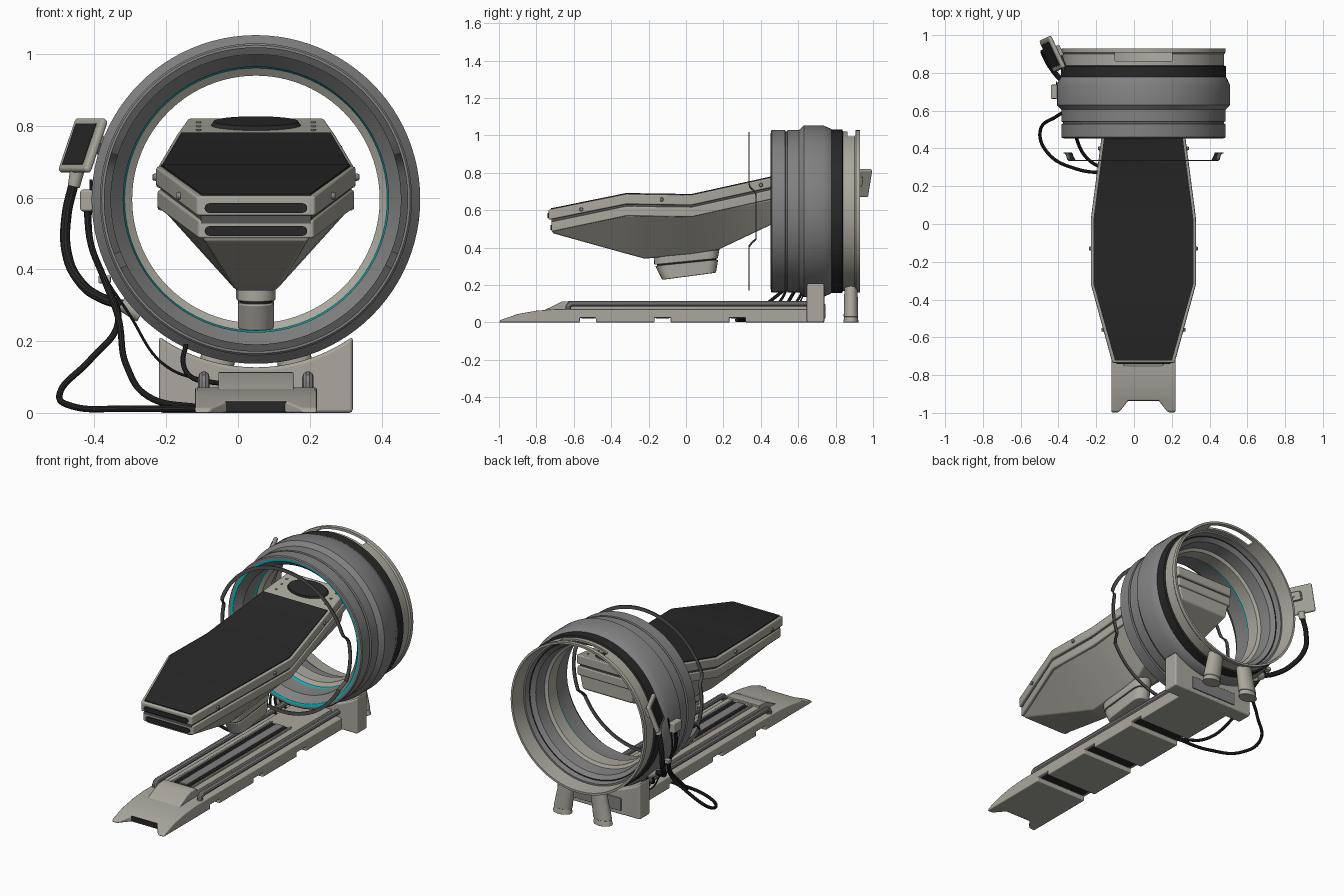
import bpy, bmesh, math
from mathutils import Vector, Matrix

if "Cube" in bpy.data.objects:
    bpy.data.objects.remove(bpy.data.objects["Cube"])

CX, CZ = 0.05, 0.595          # axis of the ring


def mat(name, r, g, b):
    m = bpy.data.materials.new(name)
    m.diffuse_color = (r, g, b, 1)
    m.use_nodes = True
    m.node_tree.nodes["Principled BSDF"].inputs["Base Color"].default_value = m.diffuse_color
    return m


BEIGE = mat("warm_beige", .40, .39, .34)
GREY = mat("mid_grey", .22, .22, .225)
DARK = mat("dark_grey", .09, .09, .09)
BLACK = mat("soft_black", .021, .021, .021)
CYAN = mat("cyan_light", .0, .55, .58)


def finish(name, bm, mats, bevel=0, segs=2):
    bmesh.ops.recalc_face_normals(bm, faces=bm.faces)
    me = bpy.data.meshes.new(name)
    bm.to_mesh(me)
    bm.free()
    for m in mats:
        me.materials.append(m)
    ob = bpy.data.objects.new(name, me)
    bpy.context.collection.objects.link(ob)
    if bevel:
        b = ob.modifiers.new("bevel", 'BEVEL')
        b.width, b.segments, b.limit_method = bevel, segs, 'ANGLE'
        b.harden_normals = True
    return ob


def loft(name, sections, m, bevel=0, segs=2):
    bm = bmesh.new()
    rows = [[bm.verts.new(p) for p in s] for s in sections]
    n = len(rows[0])
    for a, b in zip(rows, rows[1:]):
        for i in range(n):
            bm.faces.new((a[i], a[(i + 1) % n], b[(i + 1) % n], b[i]))
    bm.faces.new(rows[0])
    bm.faces.new(rows[-1])
    return finish(name, bm, [m], bevel, segs)


def prism_x(name, yz, x0, x1, m, bevel=0, segs=2):
    return loft(name, [[(x, y, z) for y, z in yz] for x in (x0, x1)], m, bevel, segs)


def stadium(a0, a1, r, n=10):
    """Stadium outline from a0 to a1 along the first axis, half width r."""
    arc = [-math.pi / 2 + math.pi * k / n for k in range(n + 1)]
    return ([(a1 - r + r * math.cos(t), r * math.sin(t)) for t in arc] +
            [(a0 + r - r * math.cos(t), -r * math.sin(t)) for t in arc])


def box(name, c, s, m, bevel=0, rot=None):
    bm = bmesh.new()
    bmesh.ops.create_cube(bm, size=1)
    M = Matrix.Translation(c) @ (rot.to_4x4() if rot else Matrix()) @ Matrix.Diagonal((*s, 1))
    bmesh.ops.transform(bm, matrix=M, verts=bm.verts)
    return finish(name, bm, [m], bevel)


def rod(name, a, b, r1, r2, m, bevel=0, sides=24):
    a, b = Vector(a), Vector(b)
    bm = bmesh.new()
    bmesh.ops.create_cone(bm, cap_ends=True, segments=sides, radius1=r1, radius2=r2, depth=(b - a).length)
    q = (b - a).to_track_quat('Z', 'Y').to_matrix().to_4x4()
    bmesh.ops.transform(bm, matrix=Matrix.Translation((a + b) / 2) @ q, verts=bm.verts)
    return finish(name, bm, [m], bevel)


def lathe(name, prof, mats, pick=lambda i: 0, n=96):
    bm = bmesh.new()
    rows = []
    for k in range(n):
        t = 2 * math.pi * k / n
        rows.append([bm.verts.new((CX + r * math.sin(t), y, CZ + r * math.cos(t))) for r, y in prof])
    for k in range(n):
        a, b = rows[k], rows[(k + 1) % n]
        for i in range(len(prof)):
            j = (i + 1) % len(prof)
            bm.faces.new((a[i], a[j], b[j], b[i])).material_index = pick(i)
    return finish(name, bm, mats)


def tube(name, pts, r, m, poly=False):
    cu = bpy.data.curves.new(name, 'CURVE')
    cu.dimensions, cu.bevel_depth, cu.bevel_resolution = '3D', r, 3
    cu.resolution_u, cu.use_fill_caps = 10, True
    sp = cu.splines.new('POLY' if poly else 'BEZIER')
    P = sp.points if poly else sp.bezier_points
    P.add(len(pts) - 1)
    for p, co in zip(P, pts):
        if poly:
            p.co = (*co, 1)
        else:
            p.co, p.handle_left_type, p.handle_right_type = co, 'AUTO', 'AUTO'
    cu.materials.append(m)
    bpy.context.collection.objects.link(bpy.data.objects.new(name, cu))


def cut(ob, cutter):
    b = ob.modifiers.new("cut", 'BOOLEAN')
    b.operation, b.object, b.solver = 'DIFFERENCE', cutter, 'EXACT'
    bpy.context.view_layer.objects.active = ob
    bpy.ops.object.modifier_move_to_index(modifier="cut", index=0)
    bpy.ops.object.modifier_apply(modifier="cut")
    bpy.data.objects.remove(cutter)


# Ring housing: one lathed profile, coloured by segment
prof = [(.37, .50), (.404, .457), (.417, .453), (.43, .455), (.435, .46), (.435, .529), (.426, .532),
        (.426, .54), (.435, .543), (.435, .605), (.458, .63), (.458, .735), (.442, .772), (.437, .778),
        (.437, .835), (.425, .84), (.405, .84), (.398, .81), (.392, .81), (.37, .79), (.362, .72), (.345, .71),
        (.345, .63), (.366, .615), (.3695, .60)]
colour = {1: 3, 13: 1, 14: 1, 17: 1, 20: 2, 21: 2, 22: 2, 23: 3}
lathe("ring_housing", prof, [GREY, BLACK, BEIGE, CYAN], lambda i: colour.get(i, 0))
rim = lathe("rear_rim", [(.427, .835), (.427, .9), (.434, .908), (.434, .93), (.422, .93), (.414, .835)], [BEIGE])
cut(rim, box("slot_cutter", (CX, .885, 1.02), (.3, .045, .2), BEIGE))

# Flat sensor hoop in front of the ring, stepped back at both sides
bm = bmesh.new()
rows = []
for k in range(120):
    t = 2 * math.pi * k / 120
    s = min(1, max(0, (.16 - abs(CZ + .42 * math.cos(t) - .57)) / .035))
    rows.append([bm.verts.new((CX + r * math.sin(t), .337 + .038 * s + d, CZ + r * math.cos(t)))
                 for r, d in ((.404, -.003), (.424, -.003), (.424, .003), (.404, .003))])
for k in range(120):
    a, b = rows[k], rows[(k + 1) % 120]
    for i in range(4):
        bm.faces.new((a[i], a[(i + 1) % 4], b[(i + 1) % 4], b[i]))
finish("sensor_hoop", bm, [DARK])

# Patient table: stations of y, half width, top height
ST = [(-.735, .165, .603), (-.32, .278, .687), (.03, .278, .682), (.46, .222, .777), (.67, .19, .822)]


def slab(name, stations, top, bottom, inset, m, bevel=0):
    loft(name, [[(CX - w + inset, y, z + top), (CX + w - inset, y, z + top),
                 (CX + w - inset, y, z + bottom), (CX - w + inset, y, z + bottom)]
                for y, w, z in stations], m, bevel)


slab("table_upper_shell", ST, 0, -.055, 0, BEIGE, .008)
slab("table_seam", [(y * .98, w, z) for y, w, z in ST], -.05, -.075, .012, DARK)
slab("table_lower_shell", [(-.72, .165, .603)] + ST[1:], -.065, -.118, .004, BEIGE, .008)
slab("table_pad", [(-.722, .165, .6055)] + ST[1:4], .005, -.01, .014, BLACK)

# Tapered hull under the table: y, top half width, top z, bottom half width, bottom z
HULL = [(-.715, .155, .50, .145, .478), (-.32, .262, .575, .075, .368), (-.22, .262, .57, .055, .341),
        (.03, .262, .57, .055, .365), (.17, .246, .60, .058, .388), (.46, .208, .66, .125, .525),
        (.66, .178, .71, .16, .625)]
loft("table_hull", [[(CX - w, y, a), (CX + w, y, a), (CX + b, y, c), (CX - b, y, c)]
                    for y, w, a, b, c in HULL], BEIGE, .01)
for nm, y, zc in (("upper", -.736, .571), ("lower", -.721, .507)):
    loft(f"foot_slot_{nm}", [[(CX + a, y + d, zc + b) for a, b in stadium(-.143, .143, .0135)]
                             for d in (-.004, .004)], BLACK)

# Column stump under the hull: stadium sections tilted along y
def stump(name, y0, z0, y1, z1, y2, z2, y3, z3, r, m, bevel=0):
    loft(name, [[(CX + b, y, za + (zb - za) * (y - ya) / (yb - ya)) for y, b in stadium(ya, yb, r)]
                for ya, za, yb, zb in ((y0, z0, y1, z1), (y2, z2, y3, z3))], m, bevel)


stump("neck_collar", -.172, .375, .182, .41, -.17, .308, .17, .342, .055, BEIGE, .006)
stump("neck_seam", -.155, .33, .165, .36, -.155, .295, .163, .325, .046, BLACK)
stump("neck_column", -.165, .302, .172, .336, -.127, .228, .16, .266, .05, BEIGE, .006)

# Headrest pad, buttons and side bolts
tilt = Matrix.Rotation(math.atan(.214), 3, 'X')
bm = bmesh.new()
bmesh.ops.create_cone(bm, cap_ends=True, segments=40, radius1=1, radius2=.92, depth=1)
bmesh.ops.transform(bm, matrix=Matrix.Translation((CX, .575, .805)) @ tilt.to_4x4()
                    @ Matrix.Diagonal((.128, .072, .016, 1)), verts=bm.verts)
finish("headrest_pad", bm, [BLACK])
for s in (-1, 1):
    for y in (.51, .56, .61):
        z = .777 + (y - .46) * .214
        rod("head_button", (CX + s * .16, y, z - .004), (CX + s * .16, y, z + .003), .007, .007, GREY, 0, 12)
    for y, w, z in ((-.56, .212, .605), (-.13, .278, .657), (.40, .23, .735)):
        rod("side_bolt", (CX + s * (w - .01), y, z), (CX + s * (w + .01), y, z), .012, .009, GREY, .002, 16)

# Base sled with front notch and three floor recesses
base = prism_x("base_sled", [(-1, 0), (-.99, .014), (-.9, .045), (-.8, .063), (-.7, .071), (.74, .071), (.74, 0)],
               CX - .17, CX + .17, BEIGE, .006)
cut(base, loft("notch_cutter", [[(CX - .14, -1.01, z), (CX + .14, -1.01, z), (CX + .08, -.935, z),
                                 (CX - .08, -.935, z)] for z in (-.1, .1)], BEIGE))
for y in (-.525, -.125, .275):
    cut(base, box("recess_cutter", (CX, y, 0), (.5, .085, .05), BEIGE))
    box("recess_strip", (CX, y, .024), (.3, .07, .004), BLACK)
box("notch_back_plate", (CX, -.935, .017), (.17, .006, .03), BLACK)
prism_x("rail_deck", [(-.77, .06), (-.66, .113), (-.6, .114), (-.6, .102), (.66, .102), (.66, .06)],
        CX - .105, CX + .105, BEIGE, .004)
box("rail_channel", (CX, -.13, .103), (.11, .9, .006), BLACK)
box("rail_centre_strip", (CX, -.13, .106), (.05, .9, .008), GREY)
for s in (-1, 1):
    box("rail_edge", (CX + s * .062, -.13, .106), (.012, .92, .012), BEIGE, .003)
    x = CX + s * .145
    tube("side_rail_pipe", [(x, -.63, .06), (x, -.63, .084), (x, -.624, .094), (x, -.61, .1), (x, .66, .1)],
         .016, GREY, True)
    for k in range(44):
        box("rack_tooth", (CX + s * .036, -.56 + k * .02, .107), (.018, .008, .007), DARK)

# Cradle under the ring and two flared rear legs
arc = [(CX + .27 * k / 12, CZ - math.sqrt(.468 ** 2 - (.27 * k / 12) ** 2)) for k in range(12, -13, -1)]
sec = [(CX - .27, 0), (CX + .27, 0)] + arc
loft("ring_cradle", [[(x, y, z) for x, z in sec] for y in (.645, .74)], BEIGE, .01)
box("cradle_rear_panel", (CX, .742, .06), (.3, .008, .075), GREY, .003)
ring24 = [2 * math.pi * k / 24 for k in range(24)]


def leg(name, s, levels, m):
    secs = []
    for off, z, rx, ry in levels:
        pts = [(s * off + rx * math.cos(t), .882 + ry * math.sin(t)) for t in ring24]
        secs.append([(CX + a, b, CZ - math.sqrt(.421 ** 2 - a * a) if z is None else z) for a, b in pts])
    loft(name, secs, m, .003)


for s in (-1, 1):
    leg("rear_leg", s, [(.1, None, .045, .035), (.128, .03, .055, .039)], BEIGE)
    leg("rear_foot", s, [(.128, .032, .05, .036), (.131, 0, .057, .041)], BEIGE)

# Control tablet on the left, facing outward
n = Vector((-.85, -.4, .35)).normalized()
u = Vector((.42, -.9, 0)).normalized()
v = n.cross(u)
R = Matrix((u, v, n)).transposed()
c = Vector((-.432, .9, .745))
box("tablet_body", c, (.185, .16, .024), BEIGE, .011, R)
box("tablet_screen", c + n * .0115, (.135, .122, .005), BLACK, .002, R)
box("tablet_mount", c - n * .025 + v * .02, (.06, .05, .035), BEIGE, .006, R)
rod("tablet_arm", c - n * .03 + v * .02, (-.36, .80, .70), .013, .013, DARK)
rod("tablet_hose_socket", (-.448, .905, .675), (-.458, .905, .63), .02, .017, BEIGE, .003)
box("junction_box", (-.422, .70, .592), (.036, .075, .06), BEIGE, .007)
box("cable_clip", (-.372, .70, .372), (.035, .03, .022), BEIGE, .004)
rod("hose_plug", (-.325, .72, .305), (-.27, .72, .275), .02, .024, BEIGE, .003)

# Hoses and cables
tube("tablet_hose", [(-.458, .905, .64), (-.478, .91, .55), (-.478, .9, .45), (-.44, .83, .365),
                     (-.38, .76, .32), (-.31, .72, .298)], .014, BLACK)
tube("floor_cable", [(-.422, .70, .57), (-.41, .68, .47), (-.372, .68, .37), (-.335, .62, .25), (-.41, .57, .15),
                     (-.495, .50, .06), (-.46, .38, .018), (-.3, .29, .012), (-.08, .27, .012)], .009, BLACK)
tube("short_cable", [(-.372, .69, .37), (-.335, .62, .27), (-.31, .47, .13), (-.24, .34, .04), (-.1, .27, .014)],
     .009, BLACK)
tube("thin_cable", [(-.41, .75, .65), (-.40, .70, .45), (-.3, .66, .27), (-.2, .62, .13), (-.05, .58, .082)],
     .004, BLACK)
for k in range(3):
    y = .63 - k * .045
    tube("ring_feed_cable", [(-.145, y, .19), (-.153, y - .02, .14), (-.13, y - .05, .1), (-.05, y - .09, .082)],
         .007, BLACK)

# Smooth shading with sharp edges, curves turned to meshes
for want in ('CURVE', 'MESH'):
    bpy.ops.object.select_all(action='DESELECT')
    for ob in [o for o in bpy.data.objects if o.type == want]:
        ob.select_set(True)
        bpy.context.view_layer.objects.active = ob
    if want == 'CURVE':
        bpy.ops.object.convert(target='MESH')
    else:
        bpy.ops.object.shade_smooth_by_angle(angle=math.radians(30))
